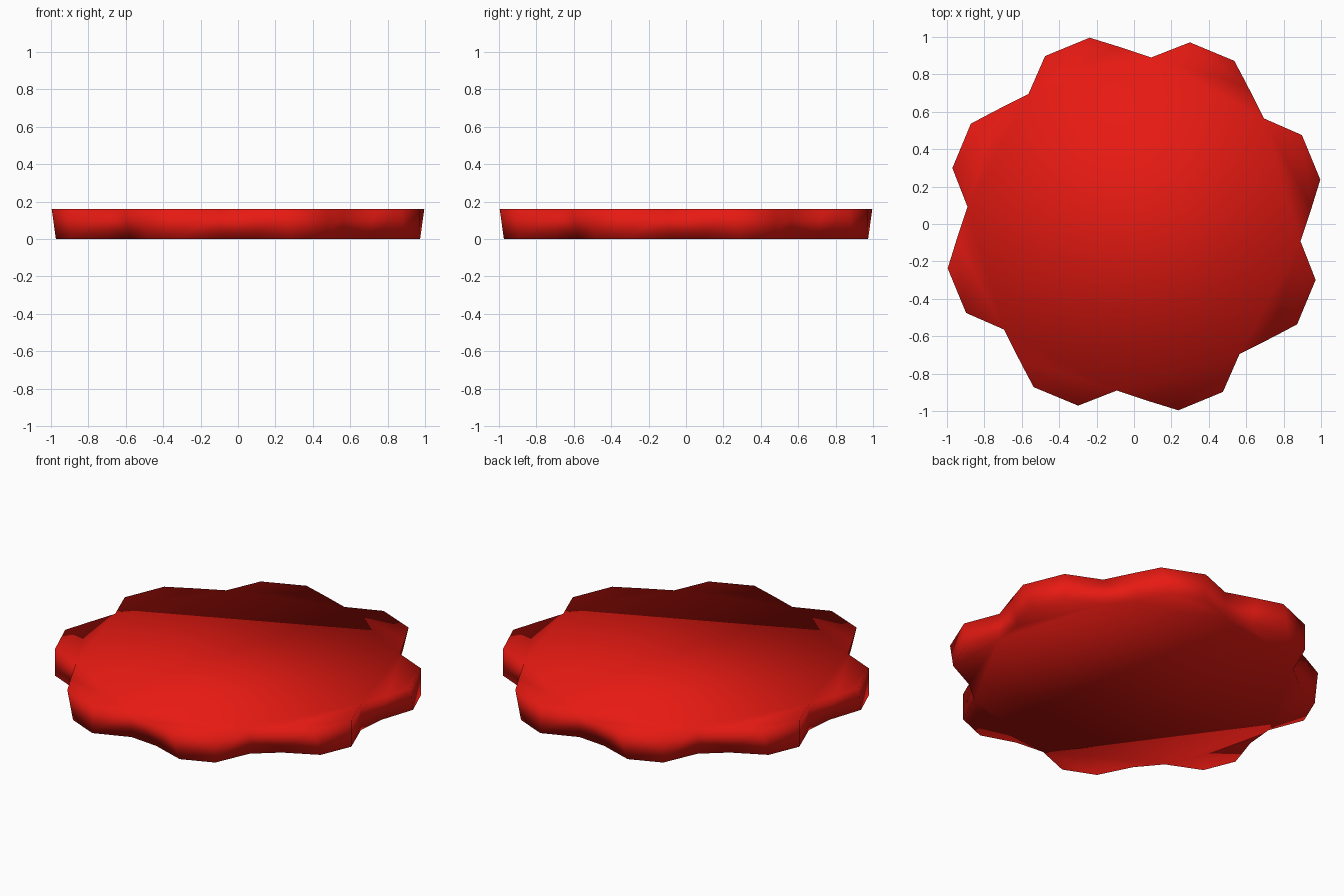
import bpy, bmesh
from math import sin, cos, radians

if "Cube" in bpy.data.objects:
    bpy.data.objects.remove(bpy.data.objects["Cube"])

HEIGHT, LOBES = 0.16, 8
# one lobe as (clockwise angle from +y, radius); the top is skewed against the base
BASE = [(5.9, 0.895), (17.1, 1.016), (28.4, 1.016), (39.7, 0.91)]
TOP = [(5.9, 0.895), (17.1, 1.016), (31.6, 1.024), (39.7, 0.954)]


def ring(bm, lobe, z):
    """Repeat one lobe around the disc."""
    verts = []
    for i in range(LOBES):
        for a, r in lobe:
            t = radians(a + i * 360 / LOBES)
            verts.append(bm.verts.new((r * sin(t), r * cos(t), z)))
    return verts


# lobed disc: two caps and a wavy wall, all smooth shaded
bm = bmesh.new()
low, high = ring(bm, BASE, 0), ring(bm, TOP, HEIGHT)
n = len(low)
for i in range(n):
    j = (i + 1) % n
    bm.faces.new((low[i], low[j], high[j], high[i]))
bm.faces.new(low)
bm.faces.new(high)
bmesh.ops.recalc_face_normals(bm, faces=bm.faces)
bmesh.ops.triangulate(bm, faces=bm.faces[:])
for f in bm.faces:
    f.smooth = True

mesh = bpy.data.meshes.new("lobed_disc")
bm.to_mesh(mesh)
bm.free()
disc = bpy.data.objects.new("lobed_disc", mesh)
bpy.context.collection.objects.link(disc)

# red material
red = bpy.data.materials.new("red")
red.diffuse_color = (0.8, 0.01, 0.006, 1)
red.use_nodes = True
red.node_tree.nodes["Principled BSDF"].inputs["Base Color"].default_value = red.diffuse_color
mesh.materials.append(red)
